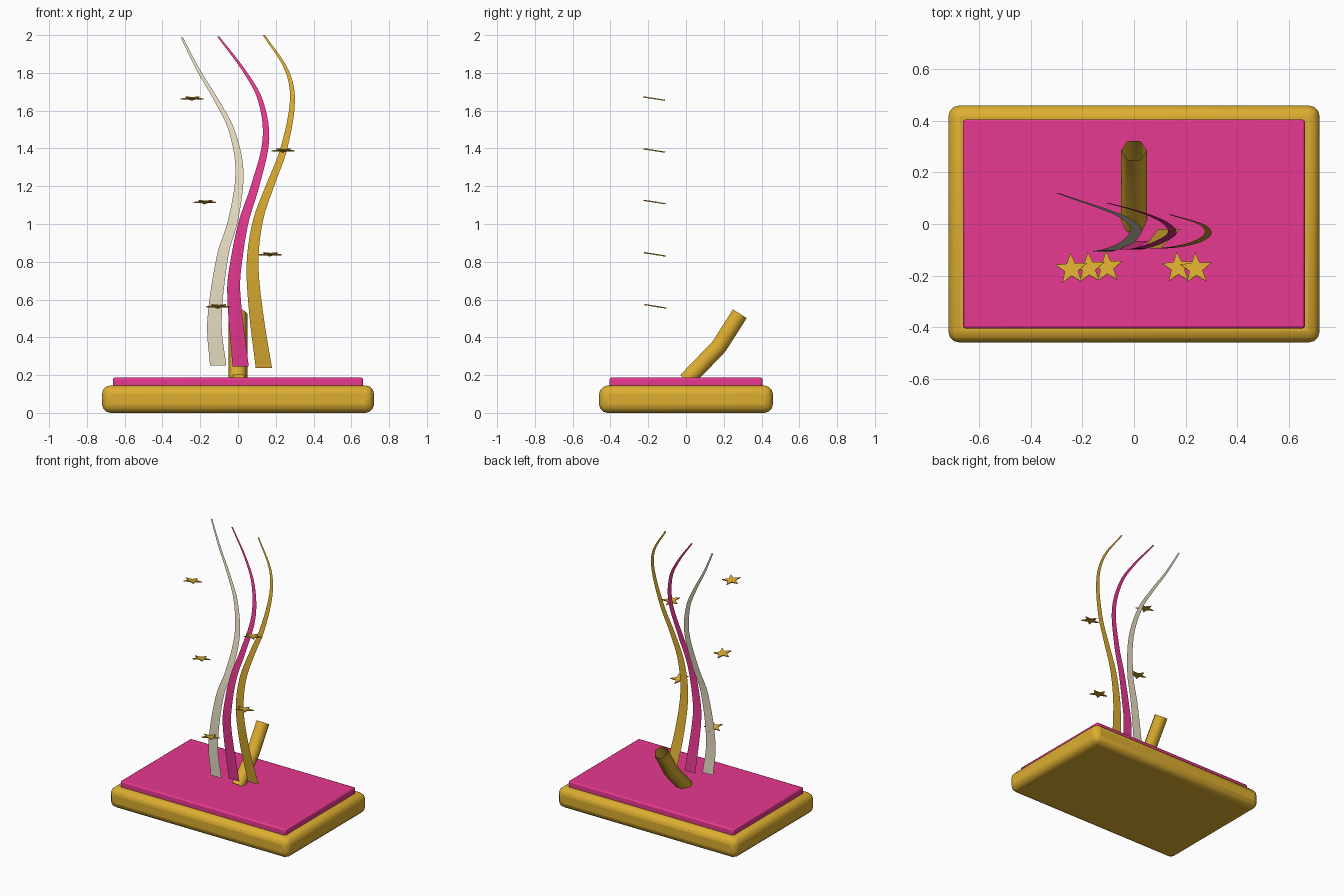
import bpy, bmesh, math
from mathutils import Vector

if "Cube" in bpy.data.objects:
    bpy.data.objects.remove(bpy.data.objects["Cube"])

def mat(name, rgb):
    m = bpy.data.materials.new(name)
    m.diffuse_color = (*rgb, 1)
    m.use_nodes = True
    m.node_tree.nodes["Principled BSDF"].inputs["Base Color"].default_value = m.diffuse_color
    return m

GOLD = mat("gold", (0.72, 0.42, 0.03))
PINK = mat("pink", (0.80, 0.04, 0.28))
CREAM = mat("cream", (0.80, 0.72, 0.54))

def add_mesh(name, bm, m, smooth=True):
    bmesh.ops.recalc_face_normals(bm, faces=bm.faces)
    me = bpy.data.meshes.new(name)
    bm.to_mesh(me)
    bm.free()
    ob = bpy.data.objects.new(name, me)
    bpy.context.collection.objects.link(ob)
    me.materials.append(m)
    for p in me.polygons:
        p.use_smooth = smooth
    return ob

def slab(name, sx, sy, z0, z1, bevel, seg, m):
    bpy.ops.mesh.primitive_cube_add(size=1, location=(0, 0, (z0 + z1) / 2))
    ob = bpy.context.object
    ob.name = name
    ob.scale = (sx, sy, z1 - z0)
    bpy.ops.object.transform_apply(location=False, rotation=False, scale=True)
    ob.data.materials.append(m)
    b = ob.modifiers.new("bevel", 'BEVEL')
    b.width, b.segments = bevel, seg
    bpy.ops.object.shade_smooth_by_angle(angle=math.radians(40))

# Base and its coloured top
slab("base", 1.44, 0.92, 0, 0.145, 0.045, 3, GOLD)
slab("base_top", 1.325, 0.81, 0.135, 0.187, 0.01, 2, PINK)

# Bent open six-sided handle
cu = bpy.data.curves.new("handle", 'CURVE')
cu.dimensions = '3D'
cu.bevel_depth, cu.bevel_resolution = 0.05, 1
sp = cu.splines.new('POLY')
path = [(0, 0, 0.17), (0, 0.175, 0.352), (0, 0.285, 0.525)]
sp.points.add(len(path) - 1)
for p, co in zip(sp.points, path):
    p.co = (*co, 1)
cu.materials.append(GOLD)
bpy.context.collection.objects.link(bpy.data.objects.new("handle", cu))

# Tapering ribbons: single sheets, every cross-section runs along x
def hermite(pts, per=5):
    """Smooth path (x, y, z) through points, parameterised by height."""
    pts = [Vector(p) for p in pts]
    n = len(pts)
    tan = []
    for i in range(n):
        a, b = pts[max(i - 1, 0)], pts[min(i + 1, n - 1)]
        tan.append((b - a) / (b.z - a.z))
    out = []
    for i in range(n - 1):
        p, q = pts[i], pts[i + 1]
        h = q.z - p.z
        for k in range(per):
            t = k / per
            out.append(p * (2*t**3 - 3*t*t + 1) + tan[i] * h * (t**3 - 2*t*t + t)
                       + q * (3*t*t - 2*t**3) + tan[i + 1] * h * (t**3 - t*t))
    return out + [pts[-1]]

def ribbon(name, pts, m):
    bm = bmesh.new()
    prev = None
    for c in hermite(pts):
        t = (c.z - pts[0][2]) / (pts[-1][2] - pts[0][2])
        w = Vector((0.043 - 0.037 * t, 0, 0))
        row = [bm.verts.new(c - w), bm.verts.new(c + w)]
        if prev:
            bm.faces.new((prev[0], prev[1], row[1], row[0]))
        prev = row
    add_mesh(name, bm, m)

ribbon("cream_ribbon", [(-0.105, -0.10, 0.25), (-0.125, -0.107, 0.48), (-0.08, -0.095, 0.84),
                        (-0.026, -0.07, 1.02), (0.008, -0.02, 1.28), (-0.035, 0.023, 1.5),
                        (-0.117, 0.058, 1.66), (-0.21, 0.09, 1.815), (-0.297, 0.12, 1.987)], CREAM)
ribbon("pink_ribbon", [(0.014, -0.065, 0.245), (-0.023, -0.095, 0.65), (-0.005, -0.099, 0.83),
                       (0.032, -0.092, 1.02), (0.09, -0.073, 1.2), (0.148, -0.035, 1.45),
                       (0.117, 0.007, 1.66), (0.03, 0.045, 1.815), (-0.105, 0.082, 1.993)], PINK)
ribbon("gold_ribbon", [(0.137, -0.02, 0.238), (0.097, -0.065, 0.52), (0.077, -0.09, 0.79),
                       (0.106, -0.094, 1.02), (0.172, -0.087, 1.21), (0.24, -0.07, 1.39),
                       (0.288, -0.035, 1.65), (0.258, 0.0, 1.815), (0.137, 0.037, 2.0)], GOLD)

# Small tilted floating stars
for i, (x, z) in enumerate([(-0.105, 0.565), (0.17, 0.84), (-0.175, 1.117), (0.24, 1.39), (-0.243, 1.665)]):
    bm = bmesh.new()
    vs = []
    for k in range(10):
        r = 0.064 if k % 2 == 0 else 0.027
        a = math.pi / 2 + k * math.pi / 5
        vs.append(bm.verts.new((r * math.cos(a), r * math.sin(a), -0.003)))
    f = bm.faces.new(vs)
    ext = bmesh.ops.extrude_face_region(bm, geom=[f])["geom"]
    bmesh.ops.translate(bm, vec=(0, 0, 0.006), verts=[v for v in ext if isinstance(v, bmesh.types.BMVert)])
    # keep the bottom cap so the star is closed
    if len(bm.faces) == 11:
        bm.faces.new(vs)
    ob = add_mesh(f"star_{i + 1}", bm, GOLD, smooth=False)
    ob.location = (x, -0.167 - 0.002 * i, z)
    ob.rotation_euler = (math.radians(-9), 0, math.radians(3))
